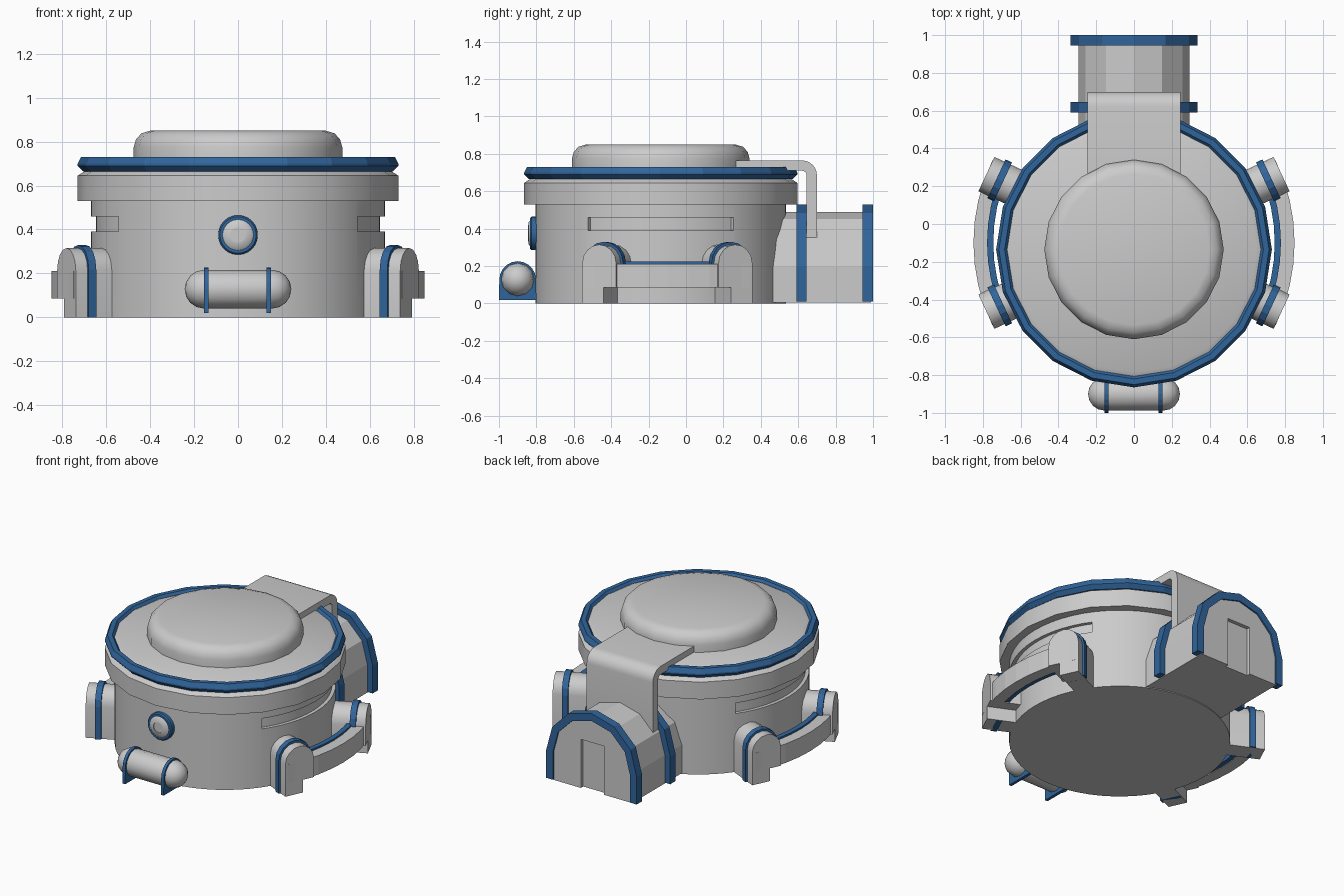
import bpy, bmesh
from math import sin, cos, pi, radians
from mathutils import Matrix

if "Cube" in bpy.data.objects:
    bpy.data.objects.remove(bpy.data.objects["Cube"])

BLUE = bpy.data.materials.new("blue_trim")
BLUE.diffuse_color = (0.03, 0.13, 0.33, 1)
BLUE.use_nodes = True
BLUE.node_tree.nodes["Principled BSDF"].inputs["Base Color"].default_value = BLUE.diffuse_color
T = Matrix.Translation


def R(deg, axis):
    return Matrix.Rotation(radians(deg), 4, axis)


def S(x, y):
    return Matrix.Diagonal((x, y, 1, 1))


def finish(name, bm, M, mat, smooth):
    bmesh.ops.transform(bm, matrix=M, verts=bm.verts)
    bmesh.ops.recalc_face_normals(bm, faces=bm.faces)
    me = bpy.data.meshes.new(name)
    bm.to_mesh(me)
    bm.free()
    ob = bpy.data.objects.new(name, me)
    bpy.context.collection.objects.link(ob)
    if mat:
        me.materials.append(mat)
    if smooth:
        shade(ob)
    return ob


def select(ob):
    bpy.ops.object.select_all(action='DESELECT')
    ob.select_set(True)
    bpy.context.view_layer.objects.active = ob


def shade(ob):
    select(ob)
    bpy.ops.object.shade_smooth_by_angle(angle=radians(32))


def lathe(name, prof, seg, M, mat=None, closed=False, smooth=True):
    """Revolve (radius, height) points about local z."""
    bm = bmesh.new()
    vs = [bm.verts.new((r, 0, h)) for r, h in prof]
    pairs = list(zip(vs, vs[1:])) + ([(vs[-1], vs[0])] if closed else [])
    es = [bm.edges.new(p) for p in pairs]
    bmesh.ops.spin(bm, geom=vs + es, cent=(0, 0, 0), axis=(0, 0, 1),
                   angle=2 * pi, steps=seg, use_duplicate=False)
    bmesh.ops.remove_doubles(bm, verts=bm.verts, dist=1e-4)
    return finish(name, bm, M, mat, smooth)


def prism(name, pts, d0, d1, M=Matrix(), mat=None, smooth=False):
    """Extrude a local xz outline along local y."""
    bm = bmesh.new()
    a = [bm.verts.new((u, d0, v)) for u, v in pts]
    b = [bm.verts.new((u, d1, v)) for u, v in pts]
    bm.faces.new(a)
    bm.faces.new(b[::-1])
    n = len(pts)
    for i in range(n):
        j = (i + 1) % n
        bm.faces.new((a[i], b[i], b[j], a[j]))
    return finish(name, bm, M, mat, smooth)


def arc(cx, cy, r, a0, a1, n):
    return [(cx + r * cos(radians(a0 + (a1 - a0) * i / n)),
             cy + r * sin(radians(a0 + (a1 - a0) * i / n))) for i in range(n + 1)]


def sector(r0, r1, half, n, cx=0):
    return arc(cx, 0, r1, -half, half, n) + arc(cx, 0, r0, half, -half, n)


def cut(ob, cutter):
    m = ob.modifiers.new("cut", 'BOOLEAN')
    m.object, m.operation, m.solver = cutter, 'DIFFERENCE', 'EXACT'
    select(ob)
    bpy.ops.object.modifier_apply(modifier=m.name)
    bpy.data.objects.remove(cutter)


C = T((0, -0.135, 0))
UP = R(90, 'X')          # turns a prism so that it extrudes along z

# Main drum with a curved window slot on each side
body = lathe("drum_body", [(0, 0), (.67, 0), (.67, .56), (0, .56)], 60, C, smooth=False)
for side in (1, -1):
    cut(body, prism("slot_cutter", sector(.647, .8, 35.6, 24), .39, .46, C @ S(side, 1) @ UP))
shade(body)

# Upper band, blue rim, roof and dome
lathe("upper_band", [(0, .53), (.73, .53), (.73, .645), (.715, .655), (.69, .67), (0, .67)], 20, C)
lathe("roof_rim", [(.66, .665), (.705, .665), (.73, .69), (.73, .70), (.715, .73), (.685, .73), (.66, .70)],
      20, C, BLUE, closed=True, smooth=False)
lathe("roof_plate", [(0, .66), (.68, .66), (.68, .71), (.65, .725), (0, .725)], 20, C)
lathe("roof_dome", [(0, .7), (.475, .7), (.475, .775), (.465, .81), (.44, .838), (.40, .85), (0, .85)], 20, C)

# Rear entrance tunnel with recessed door
tunnel = prism("entrance_tunnel", [(-.295, .005)] + arc(0, .195, .295, 180, 0, 6) + [(.295, .005)], .4, .99)
cut(tunnel, prism("door_cutter", [(-.085, -.1), (-.085, .33), (.085, .33), (.085, -.1)], .965, 1.1))
hoop = ([(-.335, .01)] + arc(0, .195, .335, 180, 0, 6) + [(.335, .01), (.285, .01)]
        + arc(0, .195, .285, 0, 180, 6) + [(-.285, .01)])
for i, y in enumerate((.59, .945)):
    prism(f"tunnel_hoop_{i}", hoop, y, y + .055, mat=BLUE)

# Bent slab from the roof down into the tunnel
slab = ([(.26, .765)] + arc(.62, .685, .08, 90, 0, 6) + [(.70, .35), (.645, .35)]
        + arc(.62, .685, .025, 0, 90, 6) + [(.26, .71)])
prism("roof_bridge", slab, -.245, .245, R(90, 'Z'), smooth=True)

# Front porthole
P = T((0, -.135, .375)) @ R(90, 'X')
lathe("porthole_ring", [(.07, .64), (.09, .64), (.09, .69), (.083, .698), (.07, .698)], 24, P, BLUE, closed=True)
lathe("porthole_glass", [(0, .64), (.073, .64), (.073, .695), (.06, .706), (.035, .71), (.035, .704), (0, .704)], 24, P)

# Front tank and its straps
cap = [(r, h + .155) for r, h in arc(0, 0, .088, 0, 90, 4)]
tank = [(r, -h) for r, h in cap[::-1]] + cap
tank[0], tank[-1] = (0, tank[0][1]), (0, tank[-1][1])
lathe("front_tank", tank, 12, T((0, -.9, .128)) @ R(90, 'Y'))
strap = [(-.1, .02)] + arc(0, .128, .098, 180, 0, 10) + [(.1, .02)]
for i, x in enumerate((-.145, .14)):
    prism(f"tank_strap_{i}", strap, -.01, .01, T((x, -.9, 0)) @ R(90, 'Z'), BLUE)

# Side brackets: two arched pods with feet, a curved rail and blue trim
def pod_outline(w, top, foot, low):
    return [(-w, 0), (foot, 0), (foot, low), (w, low)] + arc(0, top - w, w, 0, 180, 8)


for side, label in ((1, "right"), (-1, "left")):
    G = T((0, -.1, 0)) @ S(side, 1)
    for sy, end in ((1, "back"), (-1, "front")):
        M = G @ S(1, sy) @ R(25 - 90, 'Z')
        prism(f"{label}_{end}_pod", pod_outline(.1, .315, .025, .085), .52, .862, M, smooth=True)
        prism(f"{label}_{end}_pod_trim", pod_outline(.113, .33, .02, .09), .765, .803, M, BLUE)
    prism(f"{label}_rail", sector(.925, 1.0, 26, 8, -.15), .085, .212, G @ UP @ S(1, 1))
    prism(f"{label}_rail_trim", sector(.895, .928, 18, 6, -.15), .09, .224, G @ UP, BLUE)

# Set rail heights upright (extrusion ran downward)
for ob in bpy.data.objects:
    if "rail" in ob.name:
        assert min(v.co.z for v in ob.data.vertices) >= 0
